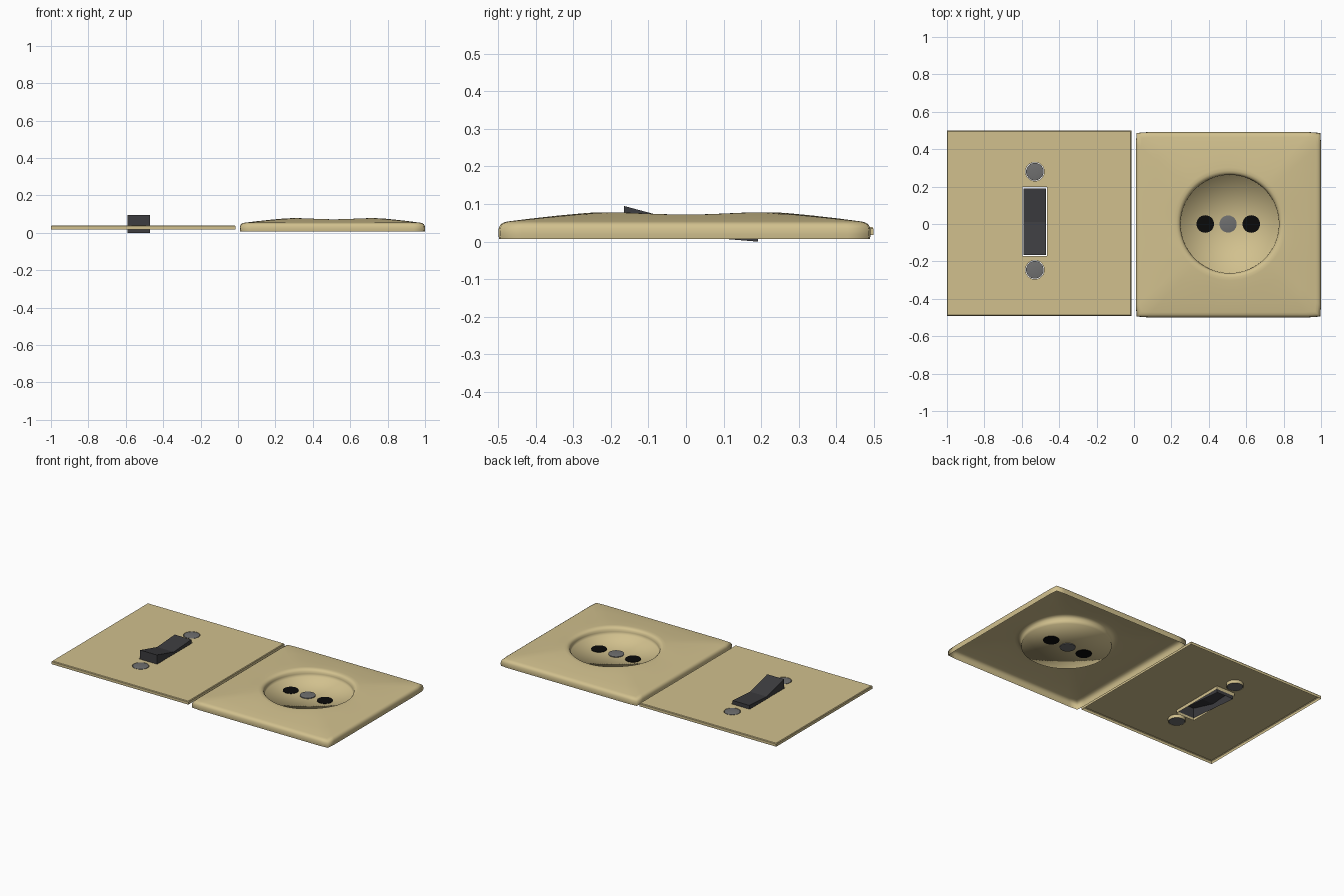
import bpy, bmesh, math

if "Cube" in bpy.data.objects:
    bpy.data.objects.remove(bpy.data.objects["Cube"])


def mat(name, c):
    m = bpy.data.materials.new(name)
    m.diffuse_color = (*c, 1)
    m.use_nodes = True
    m.node_tree.nodes["Principled BSDF"].inputs["Base Color"].default_value = m.diffuse_color
    return m


BRASS = mat("brass", (0.64, 0.53, 0.27))
DARK = mat("dark_plastic", (0.045, 0.045, 0.05))
BLACK = mat("black", (0.003, 0.003, 0.003))
STEEL = mat("steel", (0.16, 0.16, 0.16))


def finish(bm, name, m, angle=35):
    bmesh.ops.recalc_face_normals(bm, faces=bm.faces)
    me = bpy.data.meshes.new(name)
    bm.to_mesh(me)
    bm.free()
    ob = bpy.data.objects.new(name, me)
    bpy.context.collection.objects.link(ob)
    me.materials.append(m)
    bpy.ops.object.select_all(action='DESELECT')
    ob.select_set(True)
    bpy.context.view_layer.objects.active = ob
    bpy.ops.object.shade_smooth_by_angle(angle=math.radians(angle))
    return ob


def loft(bm, rings):
    """Skin a list of closed point rings; returns the last ring's vertices."""
    prev = None
    for pts in rings:
        cur = [bm.verts.new(p) for p in pts]
        if prev:
            n = len(cur)
            for i in range(n):
                j = (i + 1) % n
                bm.faces.new((prev[i], prev[j], cur[j], cur[i]))
        prev = cur
    return prev


def circle(x, y, r, z, n=32):
    return [(x + r * math.cos(2 * math.pi * i / n), y + r * math.sin(2 * math.pi * i / n), z)
            for i in range(n)]


def rect(x0, x1, y0, y1, z):
    return [(x0, y0, z), (x1, y0, z), (x1, y1, z), (x0, y1, z)]


# switch plate: thin sheet with slot and screw holes, edges turned down
SX = -0.53
SCREWS = (0.28, -0.245)
bm = bmesh.new()
outlines = [rect(-0.996, -0.018, -0.487, 0.495, 0.039),
            rect(SX - 0.066, SX + 0.066, -0.171, 0.197, 0.039)]
outlines += [circle(SX, y, 0.05, 0.039) for y in SCREWS]
for pts in outlines:
    vs = [bm.verts.new(p) for p in pts]
    for a, b in zip(vs, vs[1:] + vs[:1]):
        bm.edges.new((a, b))
bmesh.ops.triangle_fill(bm, edges=bm.edges[:], use_beauty=True, normal=(0, 0, 1))
for drop, grow in ((0.004, 1.0075), (0.017, 1)):
    rim = [e for e in bm.edges if e.is_boundary]
    new = bmesh.ops.extrude_edge_only(bm, edges=rim)["geom"]
    for v in (g for g in new if isinstance(g, bmesh.types.BMVert)):
        v.co.z -= drop
        if abs(v.co.x + 0.507) > 0.4:
            v.co.x = -0.507 + (v.co.x + 0.507) * grow
            v.co.y = 0.004 + (v.co.y - 0.004) * grow
finish(bm, "switch_plate", BRASS)

# rocker: V-shaped side profile (y, z), open underneath
prof = [(0.191, 0.0), (0.191, 0.06), (0.01, 0.048), (-0.165, 0.095), (-0.165, 0.03)]
bm = bmesh.new()
sides = [[bm.verts.new((SX + s * 0.06, y, z)) for y, z in prof] for s in (-1, 1)]
for s in sides:
    bm.faces.new(s)
for i in range(len(prof) - 1):
    bm.faces.new((sides[0][i], sides[0][i + 1], sides[1][i + 1], sides[1][i]))
finish(bm, "rocker", DARK, 10)

# socket cover: rounded square shell rising to a rim, then a round well
N = 96
CX, CY, WX = 0.505, -0.004, 0.512


def square(h, z):
    pts = []
    for i in range(N):
        a = 2 * math.pi * i / N
        c, s = math.cos(a), math.sin(a)
        r = min(h / max(abs(c), abs(s)), h * 1.414 - 0.006)
        pts.append((CX + r * c, CY + r * s, z))
    return pts


def rim(r, z, wave=0.0):
    return [(x, y, z - wave * math.cos(8 * math.pi * i / N))
            for i, (x, y, _) in enumerate(circle(WX, 0, r, 0, N))]


def blend(a, b, t, lift):
    return [tuple(p + (q - p) * t + (lift if k == 2 else 0)
                  for k, (p, q) in enumerate(zip(u, v))) for u, v in zip(a, b)]


edge, lip = square(0.468, 0.054), rim(0.302, 0.075, 0.003)
bm = bmesh.new()
rings = [square(0.4935, 0.007), square(0.495, 0.02), square(0.494, 0.036),
         square(0.489, 0.046), square(0.48, 0.0515), edge,
         blend(edge, lip, 0.35, 0.001), blend(edge, lip, 0.7, 0.001), lip,
         rim(0.285, 0.0752, 0.003), rim(0.273, 0.071, 0.002), rim(0.266, 0.063, 0.001),
         rim(0.263, 0.05), rim(0.262, 0.03)]
last = loft(bm, rings)
mid = bm.verts.new((WX, 0, 0.028))
for i in range(N):
    bm.faces.new((last[i], last[(i + 1) % N], mid))
finish(bm, "socket_cover", BRASS, 100)


def disc(name, x, y, r, z0, z1, m, dome=0.003):
    """Flat-bottomed round head with a slightly domed top."""
    bm = bmesh.new()
    rings = [circle(x, y, r, z0), circle(x, y, r, z1 - dome),
             circle(x, y, r * 0.75, z1 - dome * 0.4), circle(x, y, r * 0.3, z1)]
    bm.faces.new(loft(bm, rings))
    bm.verts.ensure_lookup_table()
    bm.faces.new(bm.verts[:32])
    finish(bm, name, m)


# screws and pin holes
for i, y in enumerate(SCREWS):
    disc(f"switch_screw_{i + 1}", SX, y, 0.047, 0.02, 0.042, STEEL)
disc("socket_screw", 0.503, 0, 0.046, 0.024, 0.036, STEEL)
for side, x in (("left", 0.381), ("right", 0.627)):
    disc(f"pin_hole_{side}", x, 0, 0.047, 0.026, 0.032, BLACK, 0.0005)
